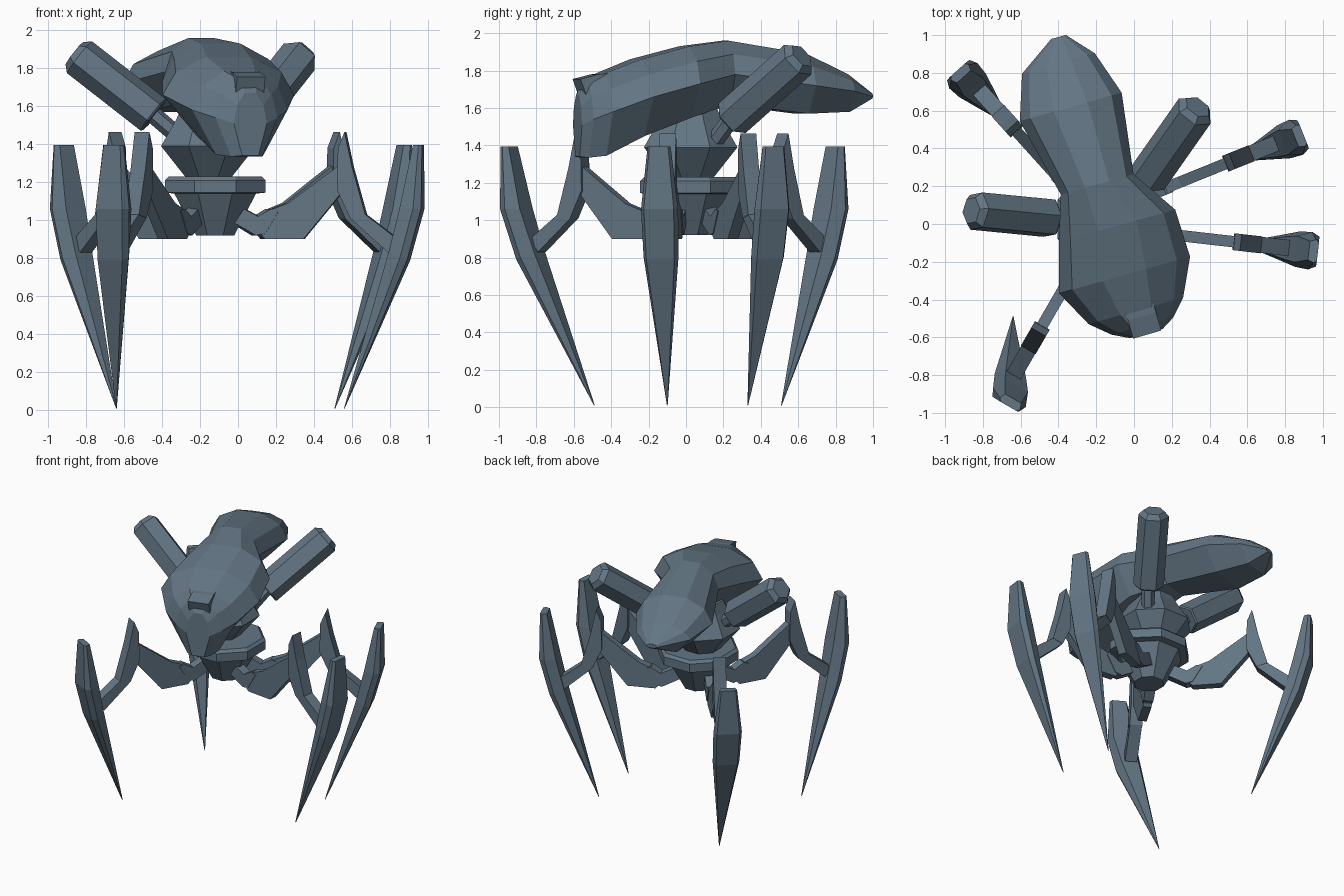
import bpy, bmesh, math
from mathutils import Vector

if "Cube" in bpy.data.objects:
    bpy.data.objects.remove(bpy.data.objects["Cube"])

mat = bpy.data.materials.new("slate blue")
mat.diffuse_color = (0.125, 0.18, 0.23, 1)
mat.use_nodes = True
mat.node_tree.nodes["Principled BSDF"].inputs["Base Color"].default_value = mat.diffuse_color


def finish(bm, name):
    bmesh.ops.remove_doubles(bm, verts=bm.verts, dist=1e-5)
    bmesh.ops.recalc_face_normals(bm, faces=bm.faces)
    me = bpy.data.meshes.new(name)
    bm.to_mesh(me)
    bm.free()
    me.materials.append(mat)
    ob = bpy.data.objects.new(name, me)
    bpy.context.collection.objects.link(ob)
    return ob


def loft(name, rings):
    """Skin equal-length rings of points and cap both ends."""
    bm = bmesh.new()
    vs = [[bm.verts.new(p) for p in ring] for ring in rings]
    n = len(vs[0])
    for a, b in zip(vs, vs[1:]):
        for i in range(n):
            j = (i + 1) % n
            bm.faces.new((a[i], a[j], b[j], b[i]))
    bm.faces.new(vs[0])
    bm.faces.new(vs[-1])
    return finish(bm, name)


def lathe(name, start, axis, profile, sides):
    """Faceted solid: profile holds (distance along axis, radius)."""
    axis = Vector(axis).normalized()
    u = axis.orthogonal().normalized() if abs(axis.z) < 0.99 else Vector((1, 0, 0))
    v = axis.cross(u)
    rings = []
    for d, r in profile:
        r /= math.cos(math.pi / sides)
        ang = [2 * math.pi * (i + 0.5) / sides for i in range(sides)]
        rings.append([Vector(start) + axis * d + (u * math.cos(a) + v * math.sin(a)) * r
                      for a in ang])
    return loft(name, rings)


def slab(name, origin, az, profile, width):
    """Extrude a (radius, height) outline sideways about a leg's vertical plane."""
    d = Vector((math.cos(az), math.sin(az), 0))
    s = Vector((-d.y, d.x, 0)) * width / 2
    o = Vector((origin[0], origin[1], 0))
    ring = [o + d * r + Vector((0, 0, z)) for r, z in profile]
    return loft(name, [[p - s for p in ring], [p + s for p in ring]])


# Base: octagonal rim over a tapered bowl
lathe("base", (-0.12, 0.02, 0), (0, 0, 1),
      [(0.92, 0.1), (1.14, 0.215), (1.145, 0.265), (1.21, 0.265), (1.23, 0.245)], 8)
# Turret between base and hull
lathe("turret", (-0.155, 0.025, 0), (0, 0, 1),
      [(1.2, 0.1), (1.39, 0.25), (1.53, 0.17), (1.6, 0.14)], 8)

# Guns: thin stem and thick six-sided barrel with a bevelled end
for side, root, a, b in (("left", (-0.3, 0.02, 1.43), (-0.44, 0.03, 1.55), (-0.85, 0.07, 1.87)),
                         ("right", (0, 0.15, 1.42), (0.07, 0.24, 1.54), (0.33, 0.61, 1.87))):
    root, a, b = Vector(root), Vector(a), Vector(b)
    lathe(side + "_gun_stem", root, a - root, [(0, 0.04), ((a - root).length + 0.03, 0.04)], 6)
    n = (b - a).length
    lathe(side + "_gun_barrel", a, b - a,
          [(0, 0.085), (0.01, 0.093), (n - 0.02, 0.093), (n + 0.015, 0.065)], 6)

# Hull: stations of centre x, centre y, half width, top, side and bottom heights
stations = [
    (0.065, -0.58, 0.09, 1.67, 1.51, 1.34),
    (0.045, -0.54, 0.17, 1.75, 1.54, 1.335),
    (0.01, -0.46, 0.26, 1.785, 1.58, 1.345),
    (-0.05, -0.27, 0.36, 1.86, 1.66, 1.45),
    (-0.09, -0.01, 0.32, 1.93, 1.73, 1.55),
    (-0.195, 0.21, 0.20, 1.96, 1.78, 1.62),
    (-0.335, 0.62, 0.28, 1.89, 1.72, 1.57),
    (-0.40, 0.85, 0.20, 1.78, 1.69, 1.58),
    (-0.40, 0.99, 0.04, 1.68, 1.66, 1.65),
]
across = Vector((0.963, 0.27, 0))
rings = []
for x, y, w, zt, zm, zb in stations:
    outline = [(-1, zm), (-0.8, zm * 0.4 + zt * 0.6), (-0.33, zt), (0.33, zt),
               (0.8, zm * 0.4 + zt * 0.6), (1, zm), (0.5, zb), (-0.5, zb)]
    rings.append([Vector((x, y, z)) + across * w * k for k, z in outline])
loft("hull", rings)

# Brow: wedge jutting out above the snout
slab("brow", (0.015, -0.393), math.radians(-74),
     [(0, 1.79), (0.1, 1.78), (0.2, 1.755), (0.165, 1.66), (0, 1.6)], 0.155)

# Legs: origin, heading, claw tip, claw lean in x and y from tip to crown
legs = [
    ("front_left", (-0.16, 0.026), 240, (-0.64, -0.49), (-0.012, -0.455)),
    ("front_right", (-0.12, -0.02), -6.5, (0.56, -0.10), (0.39, -0.043)),
    ("back_right", (-0.12, 0.075), 22, (0.51, 0.33), (0.365, 0.135)),
    ("back_left", (-0.185, 0.005), 132, (-0.64, 0.51), (-0.277, 0.288)),
]
# Claw rings: height, lean fraction, half depth, outer, middle and inner half width
claw = [(1.395, 1.0, 0.024, 0.05, 0.062, 0.05), (1.06, 0.91, 0.058, 0.08, 0.1, 0.07),
        (0.81, 0.74, 0.05, 0.075, 0.094, 0.06), (0.01, 0.0, 0.002, 0.001, 0.002, 0.001)]
for name, origin, heading, tip, lean in legs:
    az = math.radians(heading)
    slab(name + "_hip", origin, az,
         [(0.08, 1.0), (0.12, 1.08), (0.23, 1.02), (0.3, 1.06), (0.34, 1.05),
          (0.27, 0.93), (0.22, 0.92)], 0.07)
    slab(name + "_upper_leg", origin, az,
         [(0.25, 0.92), (0.27, 0.9), (0.47, 0.9), (0.66, 1.13), (0.66, 1.29),
          (0.39, 1.09), (0.31, 1.06)], 0.06)
    slab(name + "_knee", origin, az,
         [(0.65, 1.16), (0.655, 1.38), (0.69, 1.465), (0.73, 1.28), (0.80, 1.03),
          (0.72, 1.01)], 0.09)
    slab(name + "_lower_link", origin, az,
         [(0.72, 1.01), (0.80, 1.03), (0.97, 0.9), (0.92, 0.83)], 0.085)
    d = Vector((math.cos(az), math.sin(az), 0))
    s = Vector((-d.y, d.x, 0))
    rings = []
    for z, f, depth, wo, wm, wi in claw:
        c = Vector((tip[0] + lean[0] * f, tip[1] + lean[1] * f, z))
        tilt = Vector((0, 0, 0.02 if 0.5 < z < 1 else 0))
        outline = [(1, -wo), (1, wo), (0.3, wm), (-1, wi), (-1, -wi), (0.3, -wm)]
        rings.append([c + d * depth * k + s * w - tilt * k for k, w in outline])
    loft(name + "_claw", rings)
